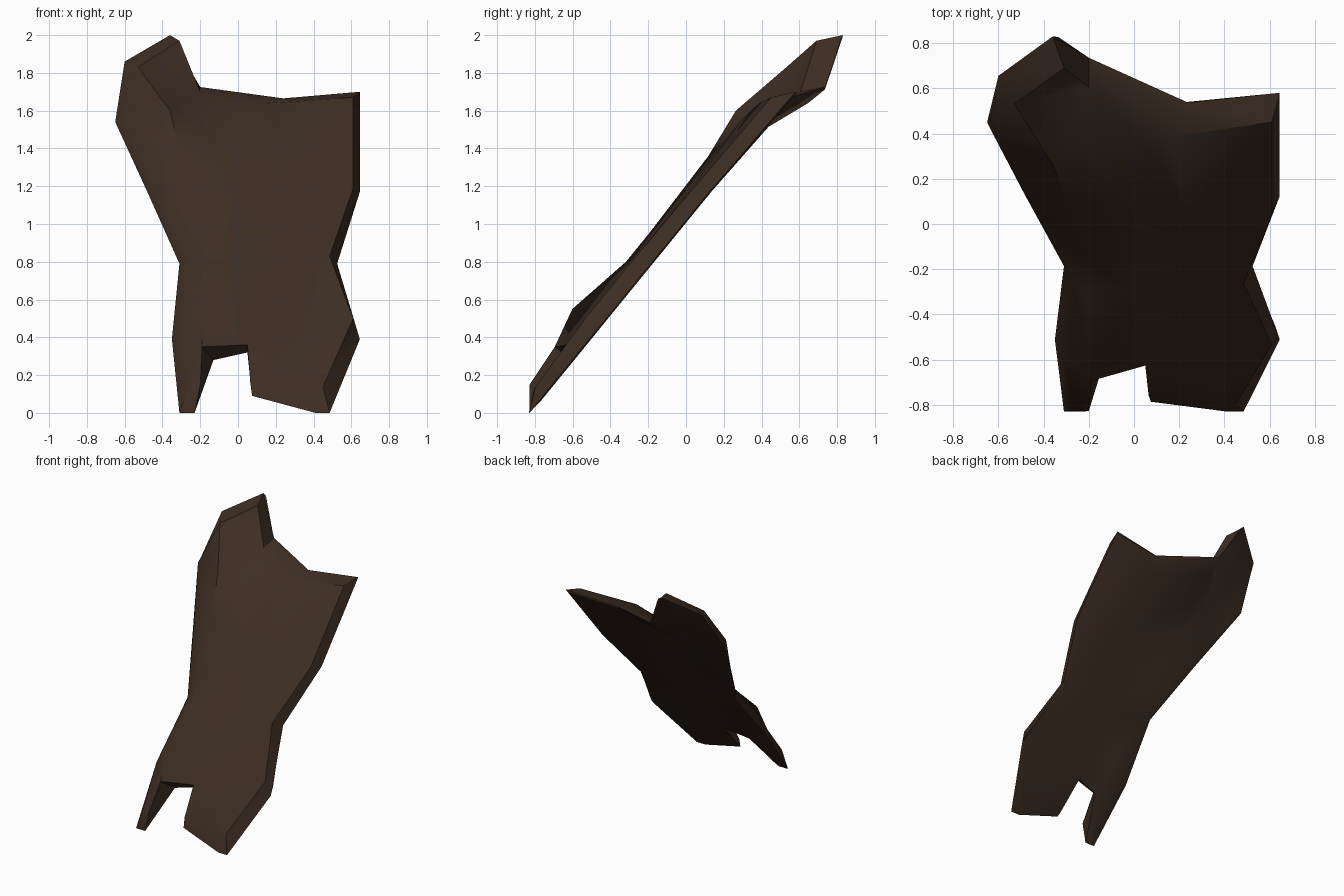
import bpy
import bmesh
from mathutils import Vector
from mathutils.geometry import delaunay_2d_cdt

cube = bpy.data.objects.get("Cube")
if cube:
    bpy.data.objects.remove(cube, do_unlink=True)


def on_slope(x, z, depth):
    """Place a point on the leaning slab plane, pushed forward by depth."""
    return Vector((x, -0.83 + 0.815 * z - depth, z))


def fill_sheet(mesh, ring_points, ring_verts, inner_points):
    """Triangulate a closed ring together with free points inside it."""
    inner_verts = [mesh.verts.new(on_slope(*p)) for p in inner_points]
    flat = [Vector(p[:2]) for p in ring_points + inner_points]
    known = ring_verts + inner_verts
    outline = list(range(len(ring_points)))
    result = delaunay_2d_cdt(flat, [], [outline], 1, 0.0001)
    triangles, sources = result[2], result[3]
    for tri in triangles:
        corners = [known[sources[i][0]] for i in tri]
        if len(set(corners)) == 3:
            mesh.faces.new(corners)


def join_rings(mesh, ring_a, ring_b):
    """Bridge two matching rings with a band of quads."""
    count = len(ring_a)
    for i in range(count):
        j = (i + 1) % count
        mesh.faces.new((ring_a[i], ring_a[j], ring_b[j], ring_b[i]))


# Outer rim paired with the front edge, each point as (x, z, depth)
outline = [
    ((-.36, 2, -.03), (-.31, 1.97, .085)),      # tall shoulder
    ((-.6, 1.86, .03), (-.53, 1.83, .13)),
    ((-.65, 1.54, -.025), (-.61, 1.56, .07)),
    ((-.48, 1.17, 0), (-.44, 1.18, .06)),
    ((-.31, .79, 0), (-.28, .81, .06)),         # waist
    ((-.35, .39, 0), (-.32, .42, .07)),
    ((-.31, 0, 0), (-.26, .14, .11)),           # narrow leg
    ((-.23, 0, 0), (-.2, .15, .12)),
    ((-.13, .28, 0), (-.19, .35, .15)),         # notch
    ((.05, .32, 0), (.05, .36, .09)),
    ((.075, .09, .03), (.065, .16, .06)),       # wide leg
    ((.41, 0, 0), (.43, .13, .08)),
    ((.485, 0, 0), (.45, .14, .08)),
    ((.645, .39, 0), (.61, .5, .11)),
    ((.525, .79, 0), (.485, .83, .11)),         # waist
    ((.645, 1.17, 0), (.61, 1.19, .1)),
    ((.645, 1.7, -.025), (.61, 1.67, .08)),     # low shoulder
    ((.24, 1.665, -.01), (.16, 1.64, .12)),
    ((-.2, 1.725, -.16), (-.2, 1.7, -.05)),     # dip beside tall shoulder
]
rim_points = [rim for rim, front in outline]
front_points = [front for rim, front in outline]
back_points = []
for (rx, rz, rd), (fx, fz, fd) in outline:
    back_points.append(((rx + fx) / 2, (rz + fz) / 2, rd - .01))

# Ridges running down the front
front_folds = [(-.36, 1.6, .21), (-.3, 1.36, .16), (-.17, .95, .14),
               (-.2, .8, .14), (-.2, .55, .22), (-.22, 1.55, .1),
               (.1, 1.55, .14), (0, .8, .11), (.25, 1.2, .11), (0, 1.25, .13)]
# Bulge behind the dip, and the hollow following the ridge
back_folds = [(-.2, 1.64, -.14), (-.2, 1.5, -.02), (.16, 1.56, -.01),
              (-.38, 1.55, .05), (-.28, 1.3, .04), (-.17, .95, .04),
              (-.2, .55, .06), (.15, 1.2, 0), (.1, .7, .01)]

mesh = bmesh.new()
rings = []
for points in (front_points, rim_points, back_points):
    rings.append([mesh.verts.new(on_slope(*p)) for p in points])
fill_sheet(mesh, front_points, rings[0], front_folds)
fill_sheet(mesh, back_points, rings[2], back_folds)
join_rings(mesh, rings[0], rings[1])
join_rings(mesh, rings[1], rings[2])
bmesh.ops.recalc_face_normals(mesh, faces=mesh.faces[:])

data = bpy.data.meshes.new("hide_slab")
mesh.to_mesh(data)
mesh.free()
slab = bpy.data.objects.new("hide_slab", data)
bpy.context.collection.objects.link(slab)

# Dark brown leather-like colour
brown = bpy.data.materials.new("dark_brown")
brown.use_nodes = True
colour = (.047, .027, .017, 1)
brown.diffuse_color = colour
for node in brown.node_tree.nodes:
    if node.type == "BSDF_PRINCIPLED":
        node.inputs["Base Color"].default_value = colour
data.materials.append(brown)

bpy.ops.object.select_all(action="DESELECT")
slab.select_set(True)
bpy.context.view_layer.objects.active = slab
bpy.ops.object.shade_smooth_by_angle(angle=.7)
